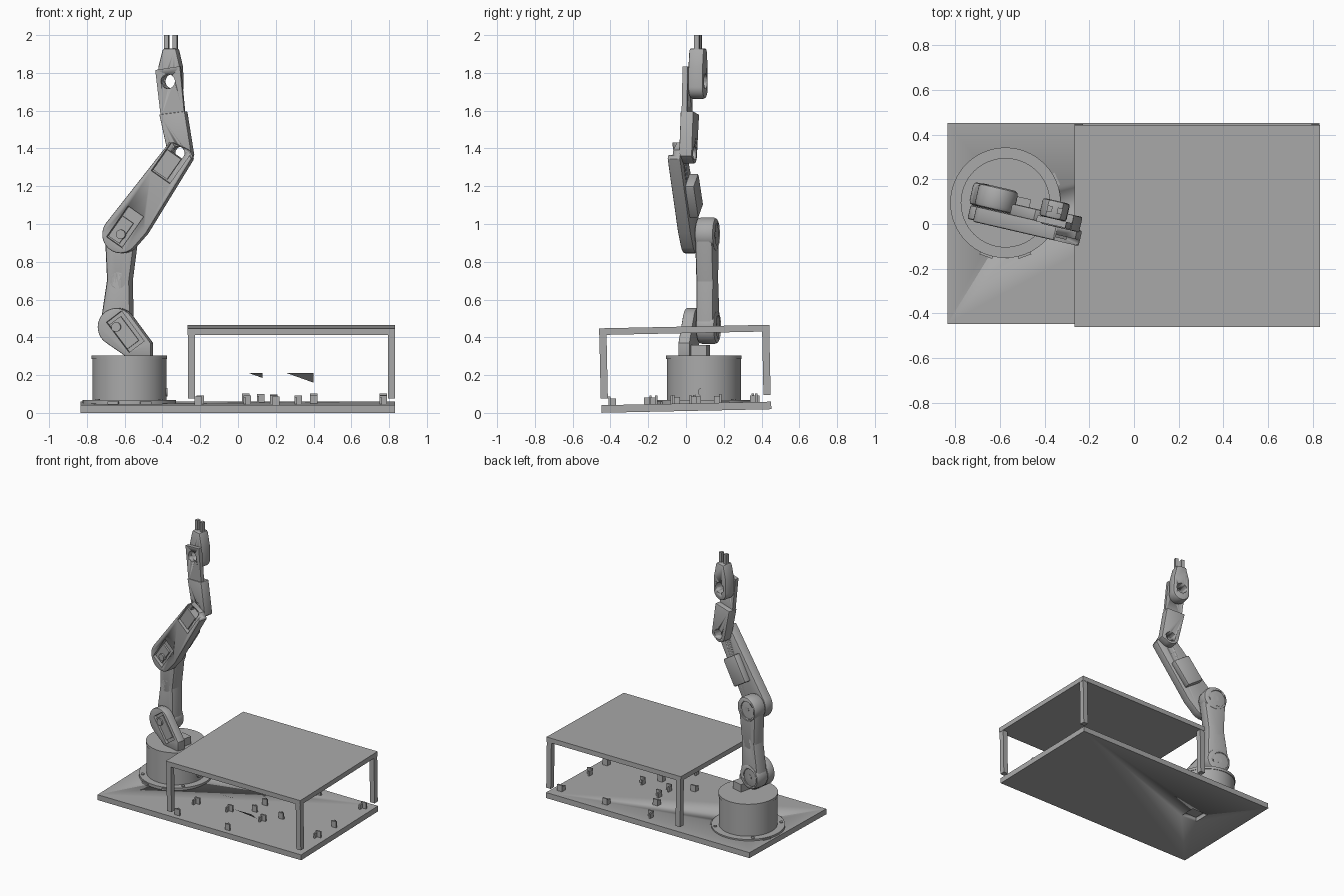
import bpy, bmesh, math
from mathutils import Matrix, Vector

cube = bpy.data.objects.get("Cube")
if cube:
    bpy.data.objects.remove(cube, do_unlink=True)

grey = bpy.data.materials.new("plain_grey")
grey.use_nodes = True
grey.diffuse_color = (0.4, 0.4, 0.4, 1)
grey.node_tree.nodes["Principled BSDF"].inputs["Base Color"].default_value = (0.4, 0.4, 0.4, 1)

YAW = math.radians(-13)
CX, CY = -0.575, 0.095
ARM = Matrix.Translation((CX, CY, 0)) @ Matrix.Rotation(YAW, 4, 'Z')
TILT = Matrix.Rotation(math.radians(1.2), 4, 'X')


def finish(name, bm, matrix=Matrix(), bevel=0):
    mesh = bpy.data.meshes.new(name)
    bm.to_mesh(mesh)
    bm.free()
    mesh.materials.append(grey)
    ob = bpy.data.objects.new(name, mesh)
    bpy.context.collection.objects.link(ob)
    ob.matrix_world = matrix
    bpy.context.view_layer.objects.active = ob
    bpy.ops.object.select_all(action='DESELECT')
    ob.select_set(True)
    if bevel:
        mod = ob.modifiers.new("Bevel", 'BEVEL')
        mod.width, mod.segments, mod.limit_method = bevel, 2, 'ANGLE'
        mod.angle_limit = math.radians(50)
        bpy.ops.object.modifier_apply(modifier=mod.name)
    bpy.ops.object.shade_smooth_by_angle(angle=math.radians(30))
    return ob


def box(name, x, y, z, matrix=Matrix()):
    """Box from three (min, max) ranges."""
    bm = bmesh.new()
    bmesh.ops.create_cube(bm, size=1)
    for v in bm.verts:
        v.co = [(r[0] + r[1]) / 2 + c * (r[1] - r[0]) for r, c in zip((x, y, z), v.co)]
    return finish(name, bm, matrix)


def cylinder(name, radius, z0, z1, matrix=Matrix.Translation((CX, CY, 0)), sides=64):
    bm = bmesh.new()
    bmesh.ops.create_cone(bm, cap_ends=True, segments=sides, radius1=radius, radius2=radius,
                          depth=z1 - z0, matrix=Matrix.Translation((0, 0, (z0 + z1) / 2)))
    return finish(name, bm, matrix)


def link(name, shape, v0, v1, bevel=0):
    """Slab of the arm: hull of circles (x, z, r) and points (x, z), v0..v1 deep."""
    bm = bmesh.new()
    for x, z, *r in shape:
        u = (x - CX + math.sin(YAW) * (v0 + v1) / 2) / math.cos(YAW)
        steps = 40 if r else 1
        for i in range(steps):
            a = math.tau * i / steps
            rad = r[0] if r else 0
            for v in (v0, v1):
                bm.verts.new((u + rad * math.cos(a), v, z + rad * math.sin(a)))
    out = bmesh.ops.convex_hull(bm, input=bm.verts)
    loose = set(out["geom_interior"]) | set(out["geom_unused"])
    bmesh.ops.delete(bm, geom=[g for g in loose if isinstance(g, bmesh.types.BMVert)], context='VERTS')
    bmesh.ops.dissolve_limit(bm, angle_limit=0.01, verts=bm.verts, edges=bm.edges)
    bmesh.ops.recalc_face_normals(bm, faces=bm.faces)
    return finish(name, bm, ARM, bevel)


def slanted(x, z, length, width, degrees):
    """Corners of a rotated rectangle."""
    a = math.radians(degrees)
    d, n = Vector((math.cos(a), math.sin(a))), Vector((-math.sin(a), math.cos(a)))
    return [tuple(Vector((x, z)) + d * s * length / 2 + n * t * width / 2)
            for s in (-1, 1) for t in (-1, 1)]


def cut(ob, cutter):
    cutter.hide_render = True
    mod = ob.modifiers.new("Cut", 'BOOLEAN')
    mod.operation, mod.solver, mod.object = 'DIFFERENCE', 'EXACT', cutter
    bpy.ops.object.select_all(action='DESELECT')
    bpy.context.view_layer.objects.active = ob
    ob.select_set(True)
    bpy.ops.object.modifier_apply(modifier=mod.name)
    bpy.data.objects.remove(cutter, do_unlink=True)


# Base plate with the cable opening
plate = box("base_plate", (-0.835, 0.83), (-0.447, 0.452), (0.01, 0.05), TILT)
cut(plate, box("opening_cutter", (-0.56, -0.43), (0, 0.12), (-0.1, 0.2)))

# Table over the work area
box("table_top", (-0.267, 0.832), (-0.452, 0.452), (0.422, 0.457), TILT)
for side, x in (("right", -0.265), ("left", 0.793)):
    for end, y in (("front", -0.45), ("back", 0.412)):
        box(f"{end}_{side}_table_leg", (x, x + 0.037), (y, y + 0.038), (0.085, 0.43), TILT)

# Corner holders on the plate: an L of two upright walls
spots = [(-0.21, -0.39), (-0.2, -0.2), (0.2, -0.39), (0.05, -0.17), (0.19, -0.06), (0.32, -0.17),
         (0.19, 0.06), (0.12, 0.17), (0.04, 0.37), (0.4, 0.36), (0.4, -0.05),
         (0.77, -0.17), (0.77, 0.04), (0.77, 0.36)]
for i, (x, y) in enumerate(spots):
    s = 1 if i % 2 else -1
    box("holder_wall", (x - 0.02, x + 0.02), (y + s * 0.014 - 0.006, y + s * 0.014 + 0.006), (0.04, 0.095), TILT)
    box("holder_side", (x - 0.02, x - 0.008), (y - 0.02, y + 0.02), (0.04, 0.085), TILT)

# Two loose triangular sheets under the table
for name, x, y, w, d, drop in (("small_sheet", 0.06, -0.27, 0.07, 0.05, 0.025),
                               ("large_sheet", 0.26, -0.41, 0.14, 0.055, 0.05)):
    bm = bmesh.new()
    bm.faces.new([bm.verts.new(p) for p in
                  ((x, y, 0.21), (x + w, y, 0.21), (x + w, y + d, 0.21 - drop))])
    finish(name, bm)

# Turntable drum, flange, lugs and bolts
cylinder("flange", 0.247, 0.045, 0.067)
cylinder("drum", 0.196, 0.06, 0.29)
cylinder("drum_lid", 0.2, 0.284, 0.305)
for angle in (25, 155, 250, 290):
    m = Matrix.Translation((CX, CY, 0)) @ Matrix.Rotation(math.radians(angle), 4, 'Z')
    box("flange_lug", (0.2, 0.256), (-0.03, 0.03), (0.045, 0.06), m)
for angle in (45, 133, 222, 318):
    a = math.radians(angle)
    cylinder("flange_bolt", 0.012, 0.06, 0.073,
             Matrix.Translation((CX + 0.224 * math.cos(a), CY + 0.224 * math.sin(a), 0)), 16)
cylinder("cable_socket", 0.022, 0.19, 0.203,
         Matrix.Translation((CX, CY - 0.01, 0.11)) @ Matrix.Rotation(math.pi / 2, 4, 'Y'), 24)

# Shoulder bracket
shoulder = (-0.64, 0.455)
bracket = link("shoulder_bracket", [(*shoulder, 0.1), (-0.59, 0.3), (-0.455, 0.3), (-0.455, 0.37)],
               -0.108, -0.045, 0.008)
cut(bracket, link("cutter", slanted(-0.605, 0.43, 0.2, 0.1, -53), -0.2, -0.085))
link("shoulder_servo", slanted(-0.6, 0.425, 0.16, 0.075, -53), -0.095, -0.06)
link("shoulder_horn", [(*shoulder, 0.025)], -0.106, -0.05)
link("shoulder_block", [(-0.55, 0.3), (-0.47, 0.3), (-0.55, 0.36), (-0.47, 0.36)], -0.05, 0.04)

# Upper arm, waisted between two round ends
elbow = (-0.615, 0.945)
waist = (-0.625, 0.7, 0.063)
link("upper_arm_lower", [(*shoulder, 0.085), waist], -0.043, 0.055, 0.02)
link("upper_arm_upper", [(*elbow, 0.085), waist], -0.043, 0.055, 0.02)
for name, joint in (("shoulder", shoulder), ("elbow", elbow)):
    cap = link(f"{name}_cap", [(*joint, 0.09)], -0.044, 0.062, 0.02)
    cut(cap, link("cutter", [(*joint, 0.062)], 0.045, 0.1))
    link(f"{name}_pin", [(*joint, 0.02)], 0.0, 0.056)

# Forearm with servo bays and a hole at the wrist
wrist = (-0.31, 1.375)
forearm = link("forearm", [(*elbow, 0.1), (-0.48, 0.95), (-0.355, 1.435), (-0.262, 1.392), (-0.238, 1.345)],
               -0.115, -0.045, 0.008)
for x, z, w in ((-0.605, 0.985, 0.1), (-0.36, 1.33, 0.12)):
    cut(forearm, link("cutter", slanted(x, z, 0.2, w, 55), -0.2, -0.088))
    link("forearm_servo", slanted(x - 0.01, z - 0.015, 0.13, w - 0.03, 55), -0.1, -0.05)
cut(forearm, link("cutter", [(*wrist, 0.036)], -0.2, 0.1))
link("elbow_horn", [(*elbow, 0.025)], -0.112, -0.05)
link("forearm_back_box", slanted(-0.445, 1.15, 0.2, 0.13, 57), -0.05, 0.004, 0.01)

# Wrist: thick lower box and thin upper plate
wrist_box = link("wrist_box", [(-0.41, 1.58), (-0.275, 1.597), (-0.237, 1.36), (*wrist, 0.055)],
                 -0.055, 0.015, 0.006)
cut(wrist_box, link("cutter", [(*wrist, 0.036)], -0.2, 0.1))
hand_hole = (-0.36, 1.755)
plate_up = link("wrist_plate", [(-0.405, 1.56), (-0.28, 1.57), (-0.305, 1.835), (-0.435, 1.815)],
                -0.05, -0.022)
cut(plate_up, link("cutter", [(*hand_hole, 0.038)], -0.2, 0.2))

# Hand and two fingers
hand = link("hand", [(-0.355, 1.725, 0.062), (-0.415, 1.83), (-0.297, 1.83), (-0.32, 1.93), (-0.39, 1.93)],
            -0.022, 0.06, 0.012)
cut(hand, link("cutter", [(*hand_hole, 0.038)], -0.2, 0.2))
for name, x in (("right_finger", -0.377), ("left_finger", -0.332)):
    link(name, [(x - 0.011, 1.9), (x + 0.011, 1.9), (x + 0.011, 2.0), (x - 0.011, 2.0)], 0.005, 0.032)
